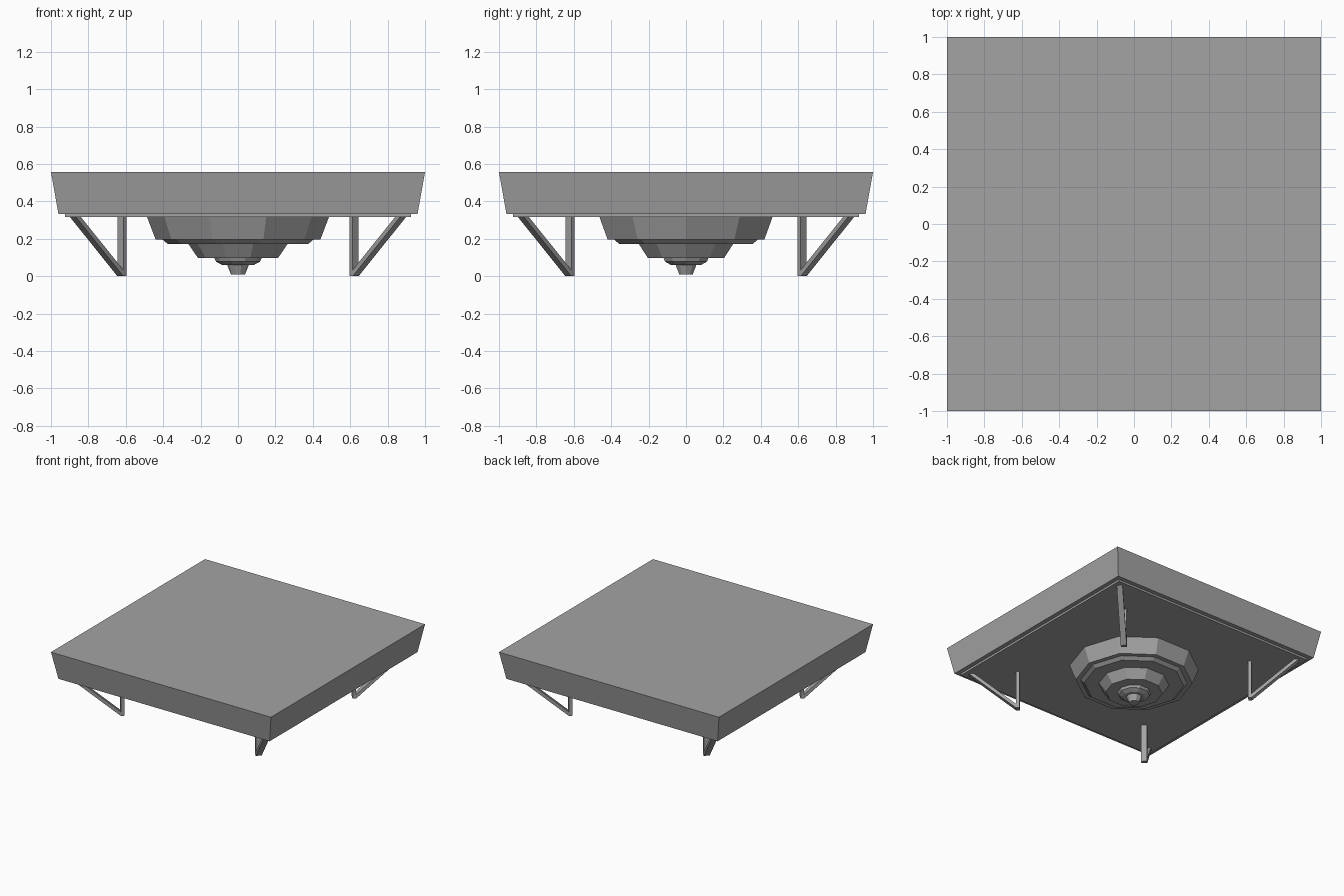
import bpy, bmesh, math
from mathutils import Matrix

cube = bpy.data.objects.get("Cube")
if cube:
    bpy.data.objects.remove(cube, do_unlink=True)

grey = bpy.data.materials.new("neutral grey")
grey.use_nodes = True
colour = (0.37, 0.37, 0.37, 1)
grey.diffuse_color = colour
grey.node_tree.nodes["Principled BSDF"].inputs["Base Color"].default_value = colour


def finish(name, bm):
    bmesh.ops.recalc_face_normals(bm, faces=bm.faces)
    mesh = bpy.data.meshes.new(name)
    bm.to_mesh(mesh)
    bm.free()
    mesh.materials.append(grey)
    obj = bpy.data.objects.new(name, mesh)
    bpy.context.collection.objects.link(obj)
    return obj


def lathe(name, profile, sides, start=0.0):
    """Closed faceted solid from (radius, height) rings."""
    bm = bmesh.new()
    rings = []
    for r, z in profile:
        angles = [start + math.tau * i / sides for i in range(sides)]
        rings.append([bm.verts.new((r * math.cos(a), r * math.sin(a), z)) for a in angles])
    for low, high in zip(rings, rings[1:]):
        for i in range(sides):
            j = (i + 1) % sides
            bm.faces.new((low[i], low[j], high[j], high[i]))
    bm.faces.new(rings[0])
    bm.faces.new(rings[-1])
    return finish(name, bm)


# Tapered square slab and the thin plate below it
root2 = math.sqrt(2)
lathe("platform_slab", [(root2, 0.557), (0.96 * root2, 0.333)], 4, math.pi / 4)
lathe("underside_plate", [(0.925 * root2, 0.334), (0.925 * root2, 0.316)], 4, math.pi / 4)

# Stepped ten-sided bowl hanging underneath
lathe("stepped_bowl", [
    (0.487, 0.318), (0.44, 0.195), (0.403, 0.195), (0.375, 0.172),
    (0.265, 0.172), (0.214, 0.097), (0.126, 0.097), (0.118, 0.078),
    (0.085, 0.06), (0.058, 0.06), (0.038, 0.01)], 10)

# Four V-shaped legs on the diagonals: upright post plus slanted brace
leg_profile = [(0.864, 0), (0.89, 0), (1.25, 0.318), (1.212, 0.318),
               (0.889, 0.033), (0.889, 0.318), (0.864, 0.318)]
half_width = 0.0225
corners = ["back_left", "back_right", "front_right", "front_left"]
for k, corner in enumerate(corners):
    bm = bmesh.new()
    face = bm.faces.new([bm.verts.new((r, -half_width, z)) for r, z in leg_profile])
    side = bmesh.ops.extrude_face_region(bm, geom=[face])
    moved = [g for g in side["geom"] if isinstance(g, bmesh.types.BMVert)]
    bmesh.ops.translate(bm, verts=moved, vec=(0, 2 * half_width, 0))
    if not any(f.is_valid and len(f.verts) == len(leg_profile) and
               f.calc_center_median().y < 0 for f in bm.faces):
        bm.verts.ensure_lookup_table()
        bm.faces.new([v for v in bm.verts if v.co.y < 0])
    bm.transform(Matrix.Rotation(math.pi / 4 + k * math.pi / 2, 4, "Z"))
    finish("leg_" + corner, bm)
